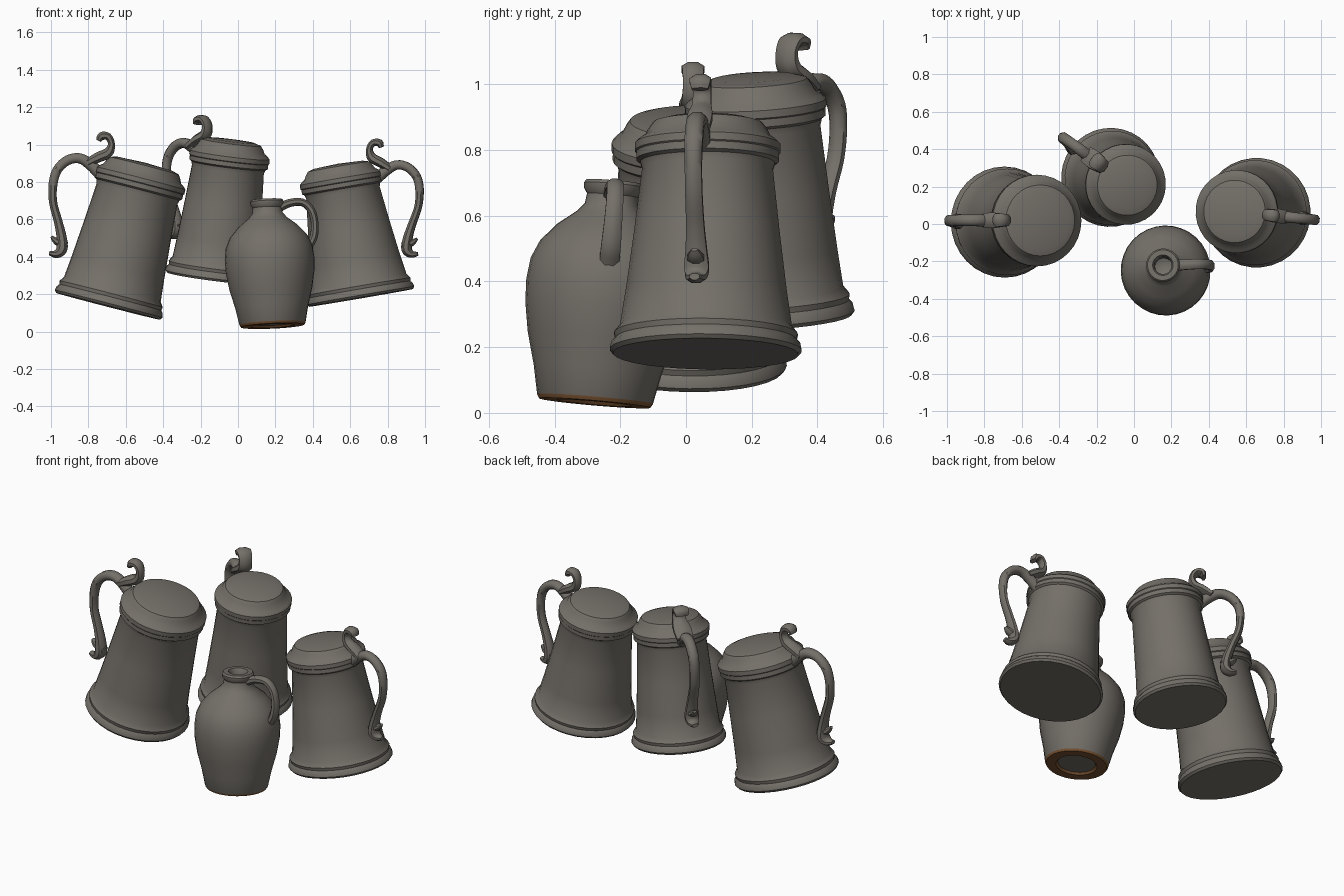
import bpy, bmesh, math
from mathutils import Vector, Matrix

if "Cube" in bpy.data.objects:
    bpy.data.objects.remove(bpy.data.objects["Cube"])


def material(name, rgb):
    m = bpy.data.materials.new(name)
    m.diffuse_color = (*rgb, 1)
    m.use_nodes = True
    m.node_tree.nodes["Principled BSDF"].inputs["Base Color"].default_value = m.diffuse_color
    return m


PEWTER = material("warm_grey", (0.175, 0.16, 0.14))
CLAY = material("bare_brown_clay", (0.19, 0.085, 0.03))


def finish(bm, name, frame, angle=35):
    bmesh.ops.recalc_face_normals(bm, faces=bm.faces)
    me = bpy.data.meshes.new(name)
    bm.to_mesh(me)
    bm.free()
    ob = bpy.data.objects.new(name, me)
    bpy.context.collection.objects.link(ob)
    me.materials.append(PEWTER)
    ob.matrix_world = frame
    bpy.ops.object.select_all(action='DESELECT')
    ob.select_set(True)
    bpy.context.view_layer.objects.active = ob
    bpy.ops.object.shade_smooth_by_angle(angle=math.radians(angle))
    return ob


def lathe(name, profile, frame, sides=32):
    """Spin a (radius, height) profile round the local z axis."""
    bm = bmesh.new()
    rings = []
    for r, z in profile:
        if r < 1e-6:
            rings.append([bm.verts.new((0, 0, z))])
        else:
            rings.append([bm.verts.new((r * math.cos(2 * math.pi * i / sides),
                                        r * math.sin(2 * math.pi * i / sides), z))
                          for i in range(sides)])
    for a, b in zip(rings, rings[1:]):
        for i in range(sides):
            j = (i + 1) % sides
            if len(a) == 1:
                bm.faces.new((a[0], b[i], b[j]))
            elif len(b) == 1:
                bm.faces.new((a[i], a[j], b[0]))
            else:
                bm.faces.new((a[i], a[j], b[j], b[i]))
    return finish(bm, name, frame)


def sweep(name, path, frame, steps=4, sides=8):
    """Sweep a rounded box along (r, z, thickness, width) points in the local xz plane."""
    p = [Vector(q) for q in path]
    p = [2 * p[0] - p[1]] + p + [2 * p[-1] - p[-2]]
    pts = []
    for k in range(1, len(p) - 2):
        a, b, c, d = p[k - 1:k + 3]
        for s in range(steps):
            t = s / steps
            pts.append(0.5 * (2 * b + (c - a) * t + (2 * a - 5 * b + 4 * c - d) * t * t
                              + (3 * b - a - 3 * c + d) * t ** 3))
    pts.append(p[-2])
    bm = bmesh.new()
    rings = []
    for k, q in enumerate(pts):
        t = pts[min(k + 1, len(pts) - 1)] - pts[max(k - 1, 0)]
        n = Vector((-t[1], t[0])).normalized()
        ring = []
        for i in range(sides):
            ang = 2 * math.pi * (i + 0.5) / sides
            u = max(-1, min(1, 1.08 * math.cos(ang))) * q[2] / 2
            v = max(-1, min(1, 1.08 * math.sin(ang))) * q[3] / 2
            ring.append(bm.verts.new((q[0] + n[0] * u, v, q[1] + n[1] * u)))
        rings.append(ring)
    for a, b in zip(rings, rings[1:]):
        for i in range(sides):
            j = (i + 1) % sides
            bm.faces.new((a[i], a[j], b[j], b[i]))
    bm.faces.new(rings[0])
    bm.faces.new(rings[-1])
    return finish(bm, name, frame, 50)


def make_frame(base, lean, handle_deg):
    """Local z follows the lean, local x points towards the handle."""
    z = Vector(lean).normalized()
    h = Vector((math.cos(math.radians(handle_deg)), math.sin(math.radians(handle_deg)), 0))
    x = (h - z * h.dot(z)).normalized()
    m = Matrix((x, z.cross(x), z)).transposed().to_4x4()
    m.translation = base
    return m


HANDLE = [(.19, .615, .06, .06), (.25, .650, .055, .06), (.31, .668, .05, .058),
          (.365, .645, .048, .055), (.402, .59, .046, .055), (.407, .52, .044, .052),
          (.385, .43, .04, .052), (.335, .34, .042, .055), (.300, .27, .05, .065),
          (.285, .215, .055, .075), (.305, .185, .04, .06), (.34, .18, .02, .03)]
THUMB = [(.27, .655, .04, .07), (.225, .695, .05, .075), (.183, .73, .05, .06),
         (.178, .775, .034, .055), (.203, .806, .036, .06), (.235, .80, .04, .065),
         (.243, .775, .025, .05)]


def mug(name, base, lean, handle_deg, R, T, s, thumb_width=1.0):
    f = make_frame(base, lean, handle_deg)
    # body with flared foot and collar
    n = T - 0.022
    w = R - 0.03
    body = [(0, .0), (R - .01, 0), (R, .012), (R - .004, .032), (R - .016, .045),
            (R - .012, .062), (w, .085), (n + (w - n) * .72, .2),
            (n + (w - n) * .35, .38), (n, .57), (n + .006, .59), (T - .004, .598),
            (T - .004, .625), (0, .625)]
    lathe(name + "_body", [(r, z * s) for r, z in body], f)
    # stepped lid
    lid = [(0, .615), (T - .01, .615), (T, .625), (T, .648), (T - .012, .66),
           (T - .03, .672), (T - .042, .695), (T - .055, .712), (T - .09, .722), (0, .728)]
    lathe(name + "_lid", [(r, z * s) for r, z in lid], f)
    # handle and thumb lever, shifted to meet this mug's rim
    shift = T - .22 * s
    for part, path, wide in (("_handle", HANDLE, 1), ("_thumb_lever", THUMB, thumb_width)):
        sweep(name + part, [(r * s + shift, z * s, t * s, b * s * wide)
                            for r, z, t, b in path], f)
    # small leaf spur under the handle
    sweep(name + "_handle_spur", [(r * s + shift, z * s, t * s, b * s) for r, z, t, b in
          [(.265, .235, .04, .05), (.32, .245, .035, .05), (.35, .262, .012, .02)]], f, 2)


mug("left_mug", (-.695, .01, .135), (.25, .012, .968), 180, .297, .245, 1.09)
mug("right_mug", (.657, .06, .18), (-.168, .01, .985), -6, .293, .222, 1.0)
mug("back_mug", (-.128, .25, .285), (.125, -.058, .985), 143, .265, .216, 1.03, 1.3)

# jug
jf = make_frame((.185, -.278, .03), (-.045, .085, .99), 2)
jug = lathe("jug_body", [(0, .012), (.105, .012), (.115, 0), (.17, 0), (.177, .012),
                         (.195, .1), (.222, .2), (.237, .29), (.24, .36), (.232, .425),
                         (.208, .48), (.16, .535), (.105, .578), (.082, .605),
                         (.078, .635), (.088, .65), (.09, .668), (.082, .678),
                         (.055, .678), (.046, .66), (.046, .58), (0, .56)], jf)
jug.data.materials.append(CLAY)
for p in jug.data.polygons:  # unglazed foot ring
    c = p.center
    if c.z < .0115 and math.hypot(c.x, c.y) > .1:
        p.material_index = 1
sweep("jug_handle", [(.06, .63, .045, .06), (.12, .655, .042, .055), (.19, .655, .04, .052),
                     (.235, .61, .04, .052), (.25, .54, .04, .055), (.242, .47, .042, .06),
                     (.215, .42, .04, .06)], jf)
